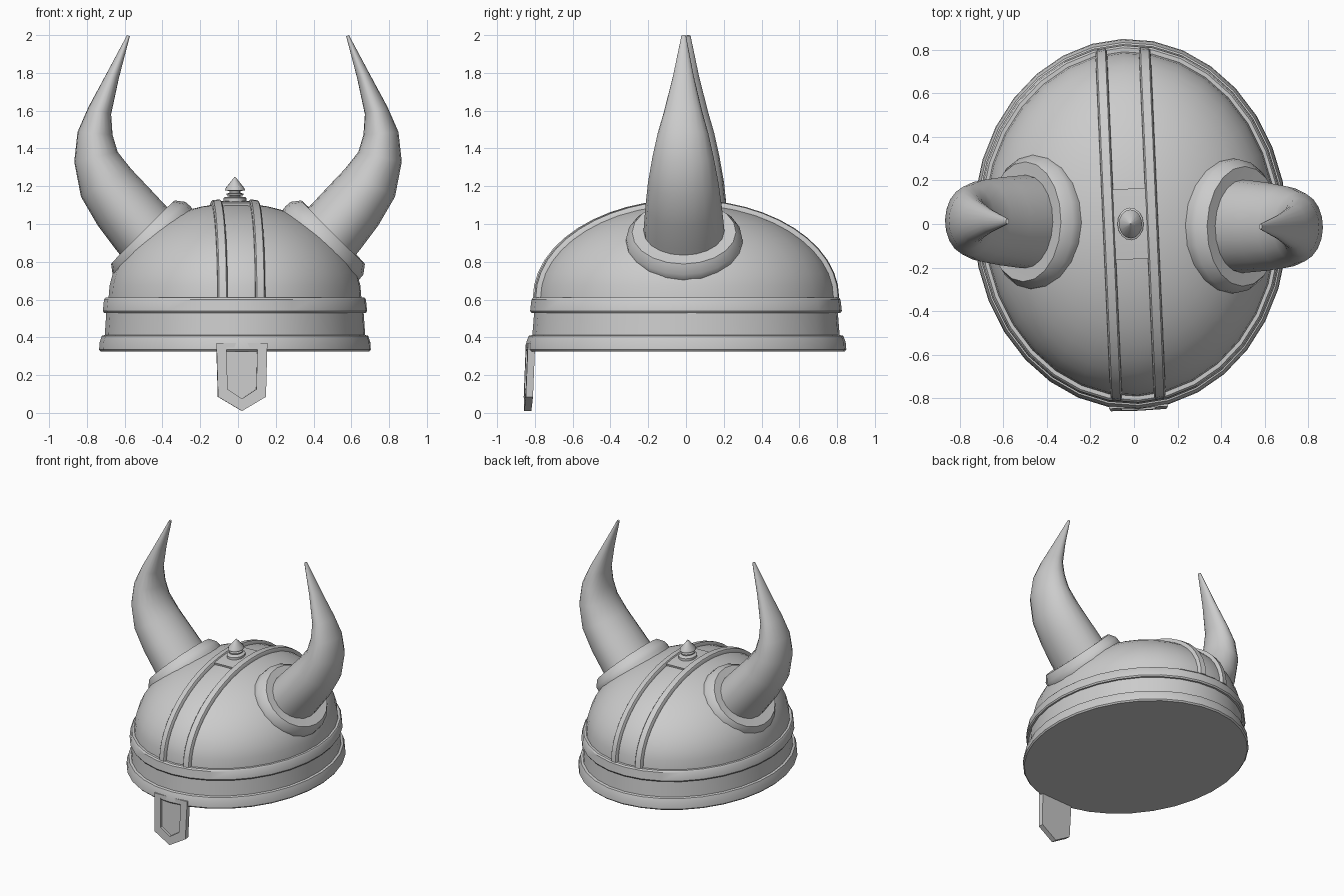
import bpy, bmesh, math
from mathutils import Matrix, Vector

if "Cube" in bpy.data.objects:
    bpy.data.objects.remove(bpy.data.objects["Cube"])

HELMET = Matrix.Translation((-0.016, 0, 0)) @ Matrix.Rotation(math.radians(2.5), 4, 'Z')
HORNS = Matrix.Rotation(math.radians(-1.2), 4, 'Z')
RX, RY, RZ, Z0 = 0.67, 0.79, 0.50, 0.61      # dome radii and base height


def loft(name, loops, matrix, angle=35):
    """Skin equal-length closed loops, cap both ends, shade smooth."""
    bm = bmesh.new()
    rows = [[bm.verts.new(matrix @ Vector(p)) for p in lp] for lp in loops]
    n = len(rows[0])
    for a, b in zip(rows, rows[1:]):
        for i in range(n):
            j = (i + 1) % n
            bm.faces.new((a[i], a[j], b[j], b[i]))
    bm.faces.new(rows[0])
    bm.faces.new(rows[-1])
    bmesh.ops.recalc_face_normals(bm, faces=bm.faces)
    mesh = bpy.data.meshes.new(name)
    bm.to_mesh(mesh)
    bm.free()
    ob = bpy.data.objects.new(name, mesh)
    bpy.context.collection.objects.link(ob)
    bpy.ops.object.select_all(action='DESELECT')
    ob.select_set(True)
    bpy.context.view_layer.objects.active = ob
    bpy.ops.object.shade_smooth_by_angle(angle=math.radians(angle))
    return ob


def ellipse(c, u, v, n):
    """Loop around centre c spanned by half-axes u and v."""
    c, u, v = Vector(c), Vector(u), Vector(v)
    return [c + u * math.cos(2 * math.pi * i / n) + v * math.sin(2 * math.pi * i / n)
            for i in range(n)]


def lathe(name, profile, stretch, n):
    return loft(name, [ellipse((0, 0, z), (r, 0, 0), (0, r * stretch, 0), n)
                       for r, z in profile], HELMET)


def strip(name, x0, section, t0, t1, steps):
    """Sweep a cross-section (dx, height) over the dome from front to back."""
    loops = []
    for s in range(steps + 1):
        t = t0 + (t1 - t0) * s / steps
        loop = []
        for dx, h in section:
            k = math.sqrt(1 - ((x0 + dx) / RX) ** 2)
            loop.append((x0 + dx, -math.cos(t) * (RY * k + h),
                         Z0 + math.sin(t) * (RZ * k + h)))
        loops.append(loop)
    return loft(name, loops, HELMET)


# Shell: two raised rims, the band between them and the dome
shell = [(0.712, 0.325), (0.72, 0.335), (0.717, 0.375), (0.706, 0.408), (0.69, 0.412),
         (0.682, 0.53), (0.694, 0.53), (0.70, 0.54), (0.694, 0.60), (0.686, 0.61)]
for i in range(13):
    a = math.radians(90) * i / 12
    shell.append((max(RX * math.cos(a), 0.004), Z0 + RZ * math.sin(a)))
lathe("helmet_shell", shell, 1.18, 32)

# Two raised straps over the dome, with a small plate between them
strap = [(-0.028, -0.02), (-0.026, 0.014), (-0.019, 0.024),
         (0.019, 0.024), (0.026, 0.014), (0.028, -0.02)]
for side, label in ((-1, "left"), (1, "right")):
    strip(label + "_strap", side * 0.1, strap, 0, math.pi, 24)
d = math.asin(0.16 / RY)
strip("crown_plate", 0, [(-0.08, -0.02), (-0.08, 0.016), (0.08, 0.016), (0.08, -0.02)],
      math.pi / 2 - d, math.pi / 2 + d, 4)

# Spiked knob on the crown
lathe("crown_spike", [(0.06, 1.10), (0.06, 1.138), (0.054, 1.143), (0.03, 1.145),
                      (0.03, 1.15), (0.046, 1.153), (0.046, 1.161), (0.028, 1.165),
                      (0.028, 1.174), (0.053, 1.178), (0.05, 1.19), (0.002, 1.25)], 1.25, 16)

# Nose guard: pointed plate with a recessed panel
outer = [(-0.135, 0.37), (-0.127, 0.085), (0, 0.01), (0.127, 0.085), (0.135, 0.37)]
inner = [(-0.082, 0.345), (-0.076, 0.125), (0, 0.075), (0.076, 0.125), (0.082, 0.345)]
layers = [(outer, -0.805), (outer, -0.843), (inner, -0.843), (inner, -0.825)]
loft("nose_guard", [[(x, y - 0.04 * (0.37 - z), z) for x, z in pts] for pts, y in layers],
     HELMET, 20)

# Horns with their sockets: x, z, in-plane radius, depth radius
path = [(0.42, 0.87, 0.18, 0.215), (0.513, 0.979, 0.176, 0.213), (0.61, 1.095, 0.168, 0.202),
        (0.698, 1.217, 0.152, 0.187), (0.752, 1.355, 0.118, 0.162), (0.757, 1.48, 0.093, 0.134),
        (0.732, 1.60, 0.063, 0.10), (0.664, 1.783, 0.035, 0.055), (0.58, 1.997, 0.008, 0.012)]
socket = [(-0.05, 0.27, 0.305), (0, 0.275, 0.31), (0.035, 0.272, 0.307),
          (0.08, 0.238, 0.275), (0.078, 0.16, 0.20)]
for side, label in ((-1, "left"), (1, "right")):
    m = HORNS @ Matrix.Diagonal((side, 1, 1, 1))
    loops = []
    for i, (x, z, r, ry) in enumerate(path):
        a, b = path[max(i - 1, 0)], path[min(i + 1, len(path) - 1)]
        t = Vector((b[0] - a[0], 0, b[1] - a[1])).normalized()
        loops.append(ellipse((x, 0, z), (t.z * r, 0, -t.x * r), (0, ry, 0), 20))
    loft(label + "_horn", loops, m, 50)
    q = math.sqrt(0.5)
    loft(label + "_horn_socket",
         [ellipse((0.447 + o * q, 0, 0.90 + o * q), (q * r, 0, -q * r), (0, ry, 0), 20)
          for o, r, ry in socket], m)
